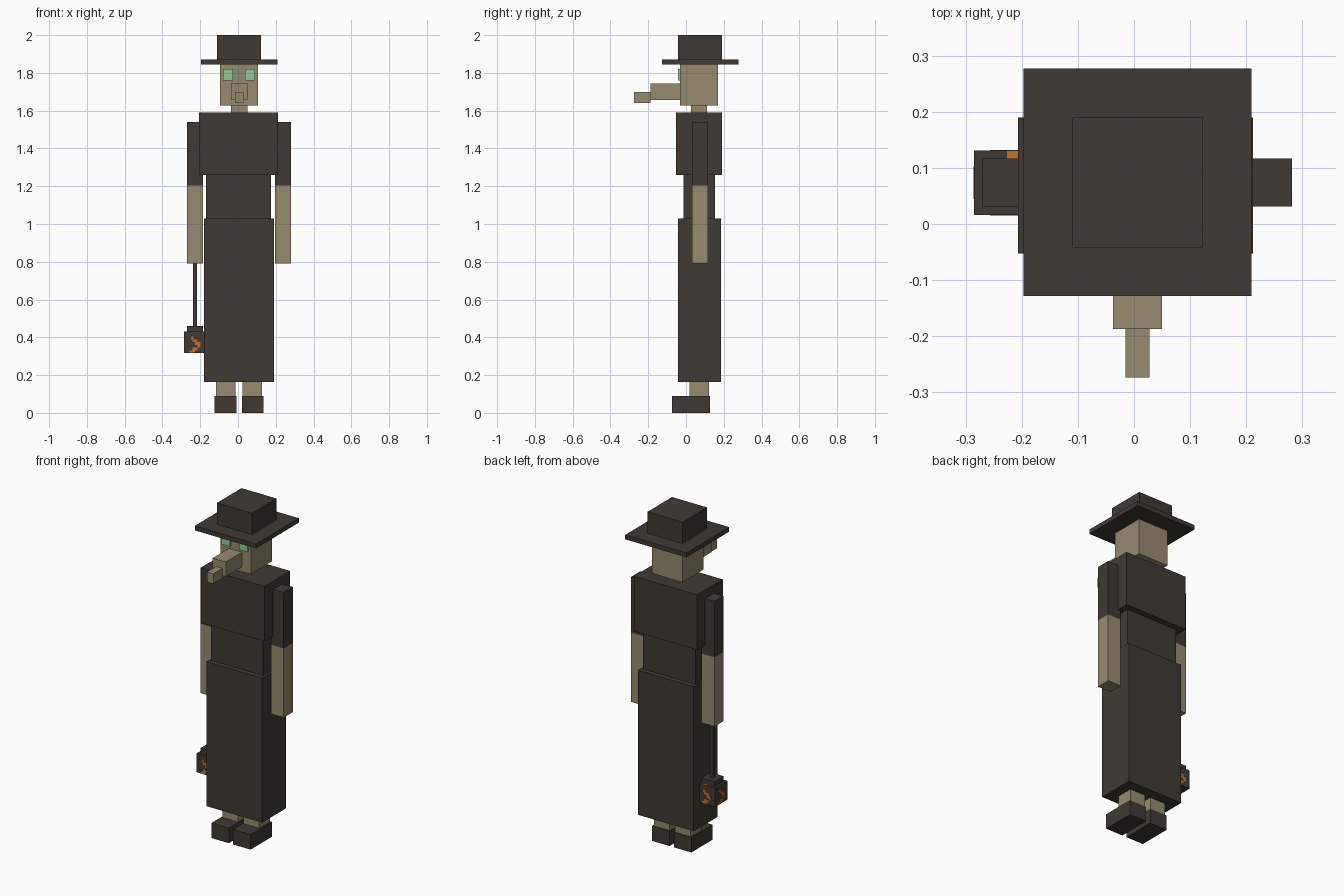
import bpy, bmesh

if "Cube" in bpy.data.objects:
    bpy.data.objects.remove(bpy.data.objects["Cube"])


def material(name, rgb):
    m = bpy.data.materials.new(name)
    m.diffuse_color = (*rgb, 1)
    m.use_nodes = True
    m.node_tree.nodes["Principled BSDF"].inputs["Base Color"].default_value = m.diffuse_color
    return m


DARK = material("dark_cloth", (0.050, 0.042, 0.033))
TAN = material("tan_leather", (0.31, 0.254, 0.159))
GREEN = material("green_glass", (0.26, 0.61, 0.31))
ORANGE = material("orange_glow", (0.58, 0.156, 0.022))


def boxes(name, mat, *ranges):
    """One object made of axis-aligned boxes, each (x0, x1, y0, y1, z0, z1)."""
    bm = bmesh.new()
    for x0, x1, y0, y1, z0, z1 in ranges:
        verts = bmesh.ops.create_cube(bm, size=1)["verts"]
        for v in verts:
            v.co = (x0 if v.co.x < 0 else x1,
                    y0 if v.co.y < 0 else y1,
                    z0 if v.co.z < 0 else z1)
    mesh = bpy.data.meshes.new(name)
    bm.to_mesh(mesh)
    bm.free()
    mesh.materials.append(mat)
    ob = bpy.data.objects.new(name, mesh)
    bpy.context.collection.objects.link(ob)
    return ob


# Hat
boxes("hat_crown", DARK, (-0.11, 0.122, -0.042, 0.19, 1.872, 2.0))
boxes("hat_brim", DARK, (-0.197, 0.209, -0.128, 0.277, 1.845, 1.872))

# Head with beaked mask
boxes("head", TAN, (-0.095, 0.107, -0.032, 0.17, 1.628, 1.845))
boxes("neck", TAN, (-0.037, 0.049, 0.026, 0.112, 1.59, 1.628))
boxes("beak_base", TAN, (-0.037, 0.05, -0.187, -0.032, 1.656, 1.744))
boxes("beak_tip", TAN, (-0.015, 0.028, -0.274, -0.187, 1.641, 1.70))

# Robe
boxes("chest", DARK, (-0.207, 0.212, -0.053, 0.19, 1.26, 1.59))
boxes("waist", DARK, (-0.17, 0.176, -0.013, 0.154, 1.03, 1.26))
boxes("skirt", DARK, (-0.18, 0.19, -0.042, 0.184, 0.164, 1.03))

# Paired parts, mirrored about the body's centre line
CX = 0.0055
for side, s in (("left", -1), ("right", 1)):
    def pair(name, mat, inner, outer, *yz):
        a, b = sorted((CX + s * inner, CX + s * outer))
        boxes(side + "_" + name, mat, (a, b, *yz))

    pair("eye", GREEN, 0.031, 0.085, -0.0415, -0.032, 1.76, 1.82)
    pair("sleeve", DARK, 0.19, 0.276, 0.031, 0.117, 1.205, 1.54)
    pair("forearm", TAN, 0.19, 0.276, 0.031, 0.117, 0.79, 1.205)
    pair("leg", TAN, 0.0185, 0.122, 0.019, 0.122, 0.09, 0.164)
    pair("shoe", DARK, 0.0145, 0.13, -0.074, 0.127, 0.0, 0.09)

# Lantern hanging from the hand
X0, X1, Y0, Y1, Z0, Z1 = -0.285, -0.170, 0.016, 0.131, 0.317, 0.43
boxes("lantern_rod", DARK, (-0.238, -0.218, 0.064, 0.084, 0.46, 0.79))
boxes("lantern_cap", DARK, (-0.27, -0.185, 0.031, 0.117, Z1, 0.46))
boxes("lantern_body", DARK, (X0, X1, Y0, Y1, Z0, Z1))

# Flame cells as thin plates on the four sides: (column, row, width)
P, T = (X1 - X0) / 8, 0.001
flame = [(2, 0, 2), (3, 1, 2), (5, 2, 1), (4, 3, 2), (3, 4, 2), (2.5, 5, 1)]
plates = []
for c, r, w in flame:
    z0, z1 = Z0 + r * P, Z0 + (r + 1) * P
    a, b = c * P, (c + w) * P
    plates += [(X0 + a, X0 + b, Y0 - T, Y0, z0, z1),
               (X1 - b, X1 - a, Y1, Y1 + T, z0, z1),
               (X0 - T, X0, Y1 - b, Y1 - a, z0, z1),
               (X1, X1 + T, Y0 + a, Y0 + b, z0, z1)]
# Glow on the rear rim of the lantern top
plates.append((-0.226, -0.197, 0.117, Y1, Z1, Z1 + T))
boxes("lantern_flames", ORANGE, *plates)
